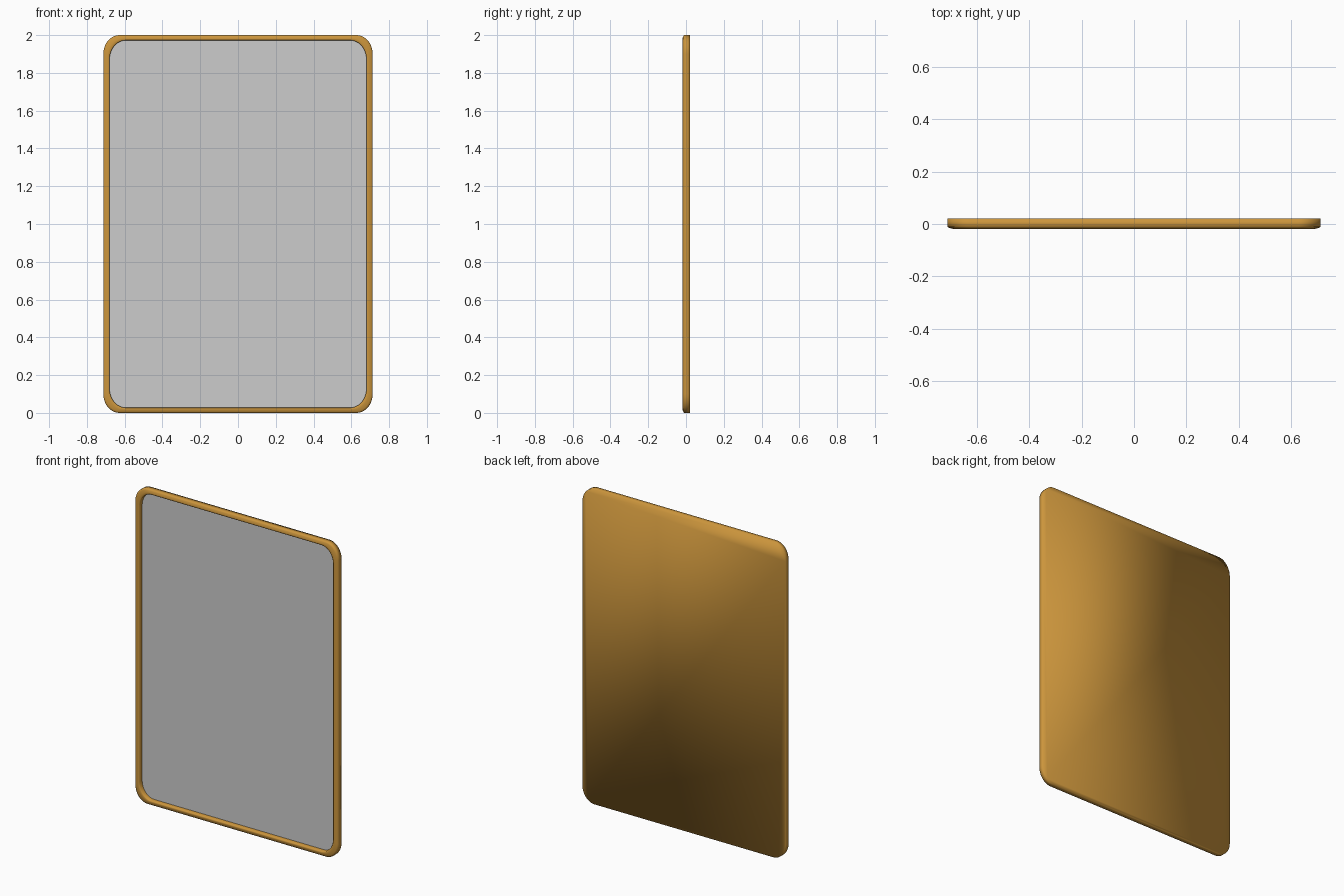
import bpy, bmesh, math

if "Cube" in bpy.data.objects:
    bpy.data.objects.remove(bpy.data.objects["Cube"])

def material(name, rgb):
    m = bpy.data.materials.new(name)
    m.diffuse_color = (*rgb, 1)
    m.use_nodes = True
    m.node_tree.nodes["Principled BSDF"].inputs["Base Color"].default_value = m.diffuse_color
    return m

gold = material("warm gold", (0.60, 0.30, 0.045))
silver = material("mirror grey", (0.605, 0.605, 0.605))

def outline(ix, iz, y, rx=0.085, rz=0.10, n=10):
    """Rounded rectangle inset by ix, iz from the outer frame edge."""
    pts = []
    for sx, sz, start in ((1, 1, 0), (-1, 1, 90), (-1, -1, 180), (1, -1, 270)):
        cx, cz = sx * (0.713 - ix - rx), 1 + sz * (1 - iz - rz)
        for i in range(n + 1):
            a = math.radians(start + 90 * i / n)
            pts.append((cx + rx * math.cos(a), y, cz + rz * math.sin(a)))
    return pts

def make(name, rings, mat, cap_first=False, cap_last=False):
    bm = bmesh.new()
    loops = [[bm.verts.new(p) for p in r] for r in rings]
    for a, b in zip(loops, loops[1:]):
        for i in range(len(a)):
            j = (i + 1) % len(a)
            bm.faces.new((a[i], a[j], b[j], b[i]))
    if cap_first:
        bm.faces.new(loops[0])
    if cap_last:
        bm.faces.new(loops[-1])
    bmesh.ops.recalc_face_normals(bm, faces=bm.faces)
    for f in bm.faces:
        f.smooth = True
    me = bpy.data.meshes.new(name)
    bm.to_mesh(me)
    bm.free()
    me.materials.append(mat)
    ob = bpy.data.objects.new(name, me)
    bpy.context.collection.objects.link(ob)
    return ob

# frame with back board: softly shaded moulding rising towards its inner edge
profile = [(0.0, 0.021), (0.0, -0.011), (0.008, -0.015), (0.02, -0.0185),
           (0.029, -0.019), (0.033, -0.016), (0.033, 0.012)]
make("frame", [outline(d, d * 0.85, y) for d, y in profile], gold, True, False)

# mirror glass, one flat sheet deep inside the moulding
make("mirror_glass", [outline(0.033, 0.028, 0.010)], silver, True)
bpy.data.objects["mirror_glass"].data.flip_normals() if \
    bpy.data.objects["mirror_glass"].data.polygons[0].normal.y > 0 else None
